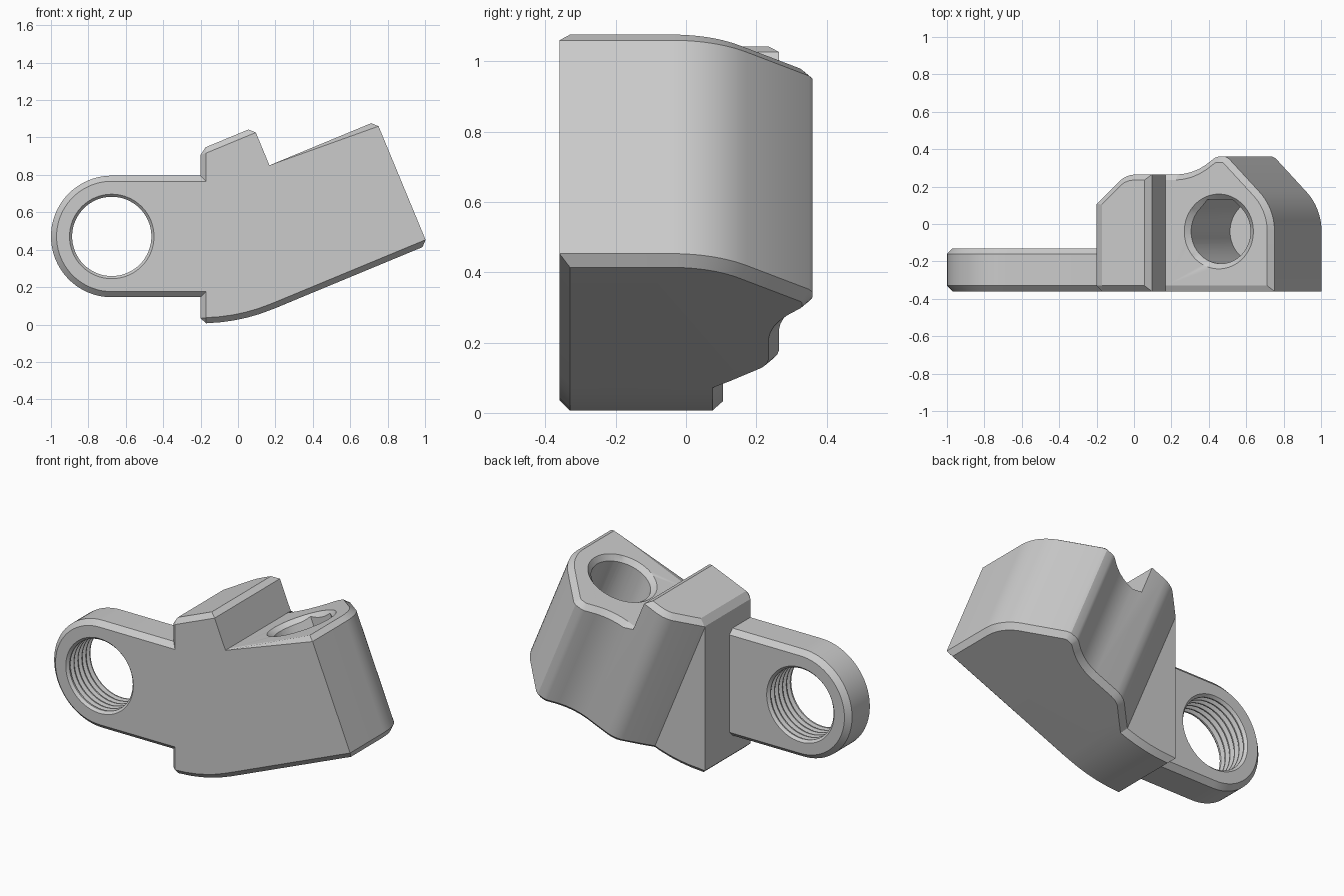
import bpy, bmesh
from math import sin, cos, pi, radians, sqrt
from mathutils import Vector

if "Cube" in bpy.data.objects:
    bpy.data.objects.remove(bpy.data.objects["Cube"])

A = radians(22.5)
S = Vector((cos(A), 0, sin(A)))     # across the tilted block
T = Vector((-sin(A), 0, cos(A)))    # along the tilted block
Y = Vector((0, 1, 0))
X, Z = Vector((1, 0, 0)), Vector((0, 0, 1))


def loft(name, loops):
    """Closed solid through a list of equal-sized point loops."""
    bm = bmesh.new()
    rings = [[bm.verts.new(p) for p in lp] for lp in loops]
    n = len(rings[0])
    for a, b in zip(rings, rings[1:]):
        for i in range(n):
            bm.faces.new((a[i], a[(i + 1) % n], b[(i + 1) % n], b[i]))
    bm.faces.new(rings[0])
    bm.faces.new(rings[-1])
    bmesh.ops.recalc_face_normals(bm, faces=bm.faces)
    me = bpy.data.meshes.new(name)
    bm.to_mesh(me)
    bm.free()
    ob = bpy.data.objects.new(name, me)
    bpy.context.collection.objects.link(ob)
    return ob


def boolean(ob, tool, op):
    m = ob.modifiers.new("cut", 'BOOLEAN')
    m.operation, m.object, m.solver = op, tool, 'EXACT'
    bpy.context.view_layer.objects.active = ob
    bpy.ops.object.modifier_apply(modifier=m.name)
    bpy.data.objects.remove(tool)


def arc(cx, cy, r, a0, a1, n):
    return [(cx + r * cos(radians(a0 + (a1 - a0) * i / n)),
             cy + r * sin(radians(a0 + (a1 - a0) * i / n))) for i in range(n + 1)]


# body: side outline crossed with the section that runs along the tilt
def st(s, t):
    p = S * s + T * t
    return (p.x, p.z)


R = 1.01                                     # bottom sweep radius
low = [(.19 + R * (sin(a) - sin(A)), .0837 + R * (cos(A) - cos(a)))
       for a in [radians(d) for d in (2, 6, 10, 14, 18, 22.5)]]
side = [(-.2, .003)] + low + [st(1.4, .005), st(1.4, .722), st(.481, .722),
                              st(.481, .942), (-.2, (.942 - .2 * sin(A)) / cos(A))]
section = ([(-.6, -.36), (1.1, -.36)] + arc(.8, -.04, .3, 0, 45, 10) +
           [(.835, .35), (.815, .36), (.775, .36), (.755, .354)] +
           [(.7, .315), (.66, .293), (.62, .278), (.58, .269), (.54, .265),
            (.385, .265), (.35, .26), (.32, .248), (.3, .234), (.16, .105), (-.6, .105)])
body = loft("bracket_body", [[X * x + Y * y + Z * z for x, z in side] for y in (-.5, .5)])
boolean(body, loft("section_tool", [[S * s + Y * y + T * t for s, y in section]
                                    for t in (-.6, 1.4)]), 'INTERSECT')

# chamfer the end faces all round, and the front left edge
bm = bmesh.new()
bm.from_mesh(body.data)
bmesh.ops.remove_doubles(bm, verts=bm.verts, dist=1e-4)
bmesh.ops.dissolve_limit(bm, angle_limit=radians(.3), verts=bm.verts, edges=bm.edges)
bm.normal_update()


def kind(f):
    n = f.normal
    if abs(n.dot(T)) > .85:
        return 'cap'
    if n.x < -.99:
        return 'left'
    return 'front' if n.y < -.99 else 'wall'


pick = []
for e in bm.edges:
    if len(e.link_faces) == 2 and e.is_convex:
        k = {kind(f) for f in e.link_faces}
        if len(k) == 2 and ('cap' in k or k == {'left', 'front'}):
            pick.append(e)
bmesh.ops.bevel(bm, geom=pick, offset=.03, segments=1, affect='EDGES',
                profile=.5, clamp_overlap=False)
bm.to_mesh(body.data)
bm.free()


# side lug: rounded plate with chamfered rims
CX, CZ = -.675, .471


def lug_loop(y, r):
    pts = arc(CX, CZ, r, 90, 270, 40) + [(.02, CZ - r), (.02, CZ + r)]
    return [X * x + Y * y + Z * z for x, z in pts]


boolean(body, loft("lug", [lug_loop(-.36, .295), lug_loop(-.33, .325),
                           lug_loop(-.16, .325), lug_loop(-.13, .295)]), 'UNION')

# threaded eye: stacked V grooves
rings = [(-.40, .245), (-.36, .226), (-.345, .212)]
for i in range(5):
    y = -.335 + i * .038
    rings += [(y, .212), (y + .012, .236), (y + .019, .236), (y + .031, .212)]
rings += [(-.145, .212), (-.13, .226), (-.09, .245)]
boolean(body, loft("thread_tool", [[X * x + Y * y + Z * z for x, z in arc(CX, CZ, r, 0, 354.375, 63)]
                                   for y, r in rings]), 'DIFFERENCE')


# blind socket: round with a flat-topped peak, countersunk at the mouth
def socket_loop(t, r):
    k = r * (sqrt(2) - 1)
    pts = arc(.79, -.04, r, 135, 405, 48) + [(.79 + k, -.04 + r), (.79 - k, -.04 + r)]
    return [S * s + Y * y + T * t for s, y in pts]


boolean(body, loft("socket_tool", [socket_loop(.15, .172), socket_loop(.9, .172)]), 'DIFFERENCE')
boolean(body, loft("countersink_tool", [
    [S * s + Y * y + T * t for s, y in arc(.79, -.04, r, 0, 354.375, 63)]
    for t, r in ((.69, .168), (.722, .2), (.75, .228))]), 'DIFFERENCE')

bpy.ops.object.select_all(action='DESELECT')
body.select_set(True)
bpy.context.view_layer.objects.active = body
bpy.ops.object.shade_smooth_by_angle(angle=radians(20))
